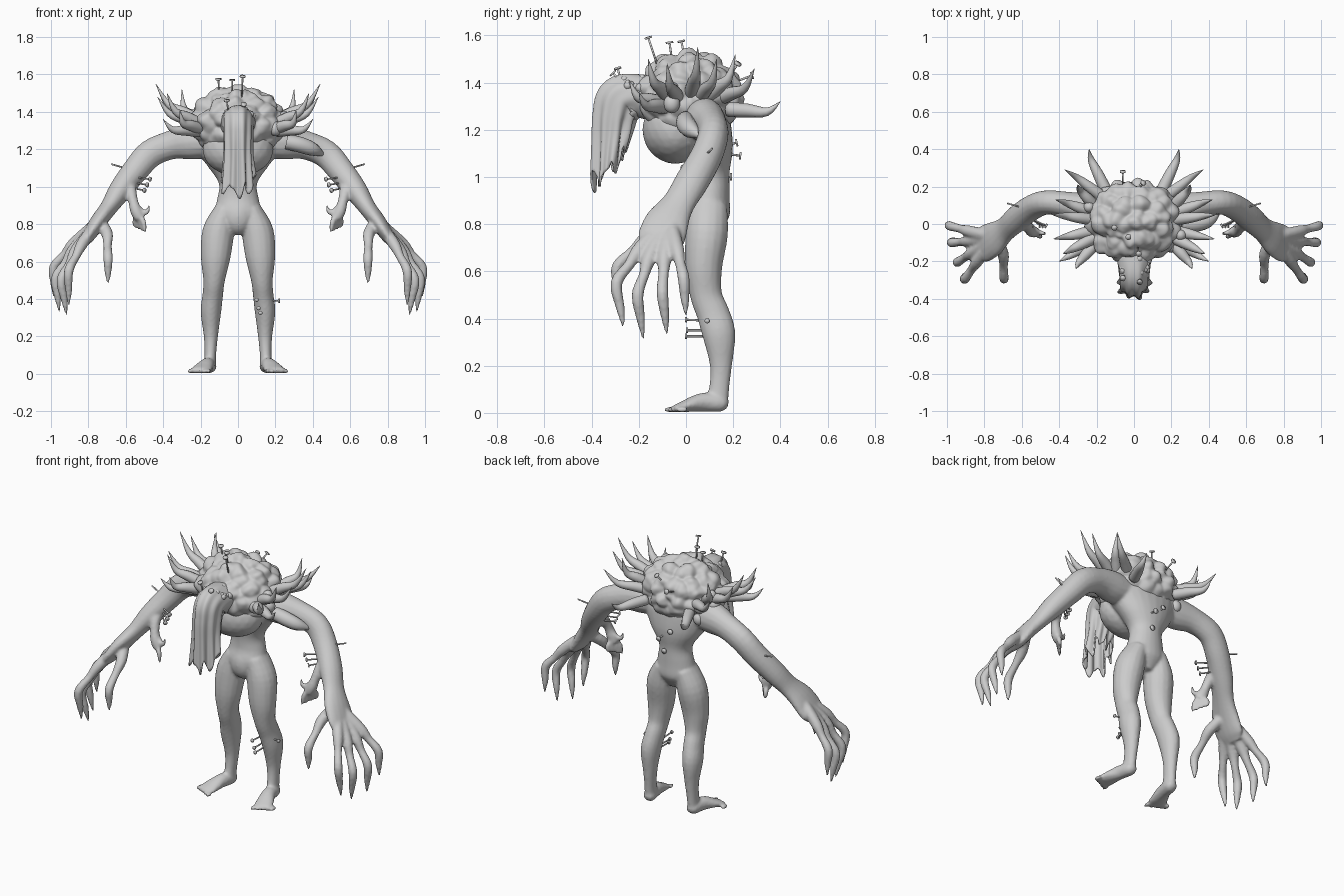
import bpy, bmesh, math, random
from mathutils import Vector, Matrix, noise

random.seed(4)
if "Cube" in bpy.data.objects:
    bpy.data.objects.remove(bpy.data.objects["Cube"], do_unlink=True)

clay = bpy.data.materials.new("grey_clay")
clay.use_nodes = True
clay.diffuse_color = (0.6, 0.6, 0.6, 1)
clay.node_tree.nodes["Principled BSDF"].inputs["Base Color"].default_value = clay.diffuse_color


def finish(name, bm, mirror=False, voxel=0, smooth=0, thickness=0):
    """Turn a bmesh into a smooth clay object with optional modifiers."""
    bmesh.ops.recalc_face_normals(bm, faces=bm.faces[:])
    mesh = bpy.data.meshes.new(name)
    bm.to_mesh(mesh)
    bm.free()
    mesh.materials.append(clay)
    obj = bpy.data.objects.new(name, mesh)
    bpy.context.scene.collection.objects.link(obj)
    mesh.polygons.foreach_set("use_smooth", [True] * len(mesh.polygons))
    if mirror:
        mod = obj.modifiers.new("mirror", "MIRROR")
        mod.use_mirror_merge = False
    if thickness:
        obj.modifiers.new("solid", "SOLIDIFY").thickness = thickness
    if voxel:
        mod = obj.modifiers.new("fuse", "REMESH")
        mod.mode, mod.voxel_size, mod.use_smooth_shade = "VOXEL", voxel, True
    if smooth:
        mod = obj.modifiers.new("soften", "SMOOTH")
        mod.factor, mod.iterations = 0.5, smooth
    return obj


def spline(points, steps):
    """Catmull-Rom interpolation through points of any dimension."""
    padded = [points[0]] + list(points) + [points[-1]]
    result = []
    for a, b, c, d in zip(padded, padded[1:], padded[2:], padded[3:]):
        for k in range(steps):
            t = k / steps
            result.append([q + t * (r - p) / 2
                           + t * t * (p - 2.5 * q + 2 * r - s / 2)
                           + t ** 3 * (1.5 * (q - r) + (s - p) / 2)
                           for p, q, r, s in zip(a, b, c, d)])
    return result + [list(points[-1])]


def tube(bm, points, axis="Y", sides=16, steps=4, pleat=None, open_end=False):
    """Loft ellipses along (x, y, z, radius, second radius)."""
    points = [tuple(p) if len(p) > 4 else tuple(p) + (p[3],) for p in points]
    path = spline(points, steps)
    ref = Vector((axis == "X", axis == "Y", axis == "Z"))
    rings = []
    for i, p in enumerate(path):
        before, after = path[max(i - 1, 0)], path[min(i + 1, len(path) - 1)]
        tangent = (Vector(after[:3]) - Vector(before[:3])).normalized()
        u = ref.cross(tangent).normalized()
        v = tangent.cross(u)
        ring = []
        for j in range(sides):
            a = math.tau * j / sides
            k = pleat(a, i / len(path)) if pleat else 1
            ring.append(bm.verts.new(Vector(p[:3]) + k * (
                u * math.cos(a) * max(p[3], .001) + v * math.sin(a) * max(p[4], .001))))
        rings.append(ring)
    for low, high in zip(rings, rings[1:]):
        for j in range(sides):
            n = (j + 1) % sides
            bm.faces.new((low[j], low[n], high[n], high[j]))
    bm.faces.new(rings[0])
    if not open_end:
        bm.faces.new(rings[-1])


def ball(bm, center, size, detail=3):
    matrix = Matrix.Translation(center) @ Matrix.Diagonal((*size, 1))
    return bmesh.ops.create_icosphere(bm, subdivisions=detail, radius=1, matrix=matrix)["verts"]


# Torso, pelvis and chest
body = bmesh.new()
tube(body, [(0, .09, .76, .05, .05), (0, .09, .84, .125, .095), (0, .1, .93, .112, .085),
            (0, .1, 1.02, .103, .085), (0, .095, 1.12, .17, .105), (0, .07, 1.22, .23, .12),
            (0, .06, 1.32, .18, .1)], sides=24)
ball(body, (0, -.045, 1.2), (.19, .14, .145))
ball(body, (0, .06, .84), (.085, .07, .1))

# Leg and foot
tube(body, [(.07, .095, .88, .055, .08), (.105, .088, .76, .085, .09),
            (.12, .075, .62, .079, .079), (.128, .085, .5, .058, .068),
            (.135, .115, .42, .055, .07), (.145, .14, .33, .055, .07),
            (.145, .148, .2, .038, .047), (.148, .14, .1, .031, .043),
            (.15, .13, .03, .034, .05)])
tube(body, [(.148, .178, .035, .015, .018), (.15, .15, .04, .036, .036),
            (.165, .07, .045, .04, .04), (.19, -.01, .027, .024, .054),
            (.198, -.05, .018, .014, .052)], axis="X")
for i in range(5):
    ball(body, (.156 + i * .025, -.068 + i * .013, .014), (.014, .026, .013), 2)

# Long arm
tube(body, [(.1, .07, 1.24, .08, .08), (.24, .08, 1.24, .095, .085), (.36, .105, 1.222, .077, .068),
            (.47, .115, 1.175, .075, .065), (.55, .085, 1.085, .07, .068),
            (.63, .025, .98, .062, .072), (.69, -.03, .89, .047, .07),
            (.75, -.08, .81, .043, .095), (.8, -.105, .735, .035, .1), (.83, -.11, .69, .02, .07)])

# Clawed hand: knuckle, bend and tip of every finger
fingers = [((.83, -.19, .7), (.905, -.295, .55), (.905, -.265, .36)),
           ((.86, -.15, .67), (.945, -.205, .5), (.915, -.18, .31)),
           ((.875, -.09, .67), (.975, -.1, .51), (.955, -.08, .33)),
           ((.875, -.04, .7), (.985, -.01, .57), (.985, .0, .41)),
           ((.7, -.16, .75), (.695, -.29, .62), (.695, -.29, .48))]
for knuckle, bend, tip in fingers:
    middle = Vector(knuckle).lerp(Vector(bend), .5)
    low = Vector(bend).lerp(Vector(tip), .55)
    tube(body, [(.74, -.07, .82, .03), (*knuckle, .032), (*middle, .023), (*bend, .026),
                (*low, .019), (*tip, .005)], sides=10)

# Small extra arm growing from the forearm
tube(body, [(.58, .05, 1.03, .035), (.575, .0, .98, .033), (.56, -.03, .92, .027),
            (.545, -.04, .87, .032), (.525, -.045, .83, .028)], sides=10)
for i in range(4):
    x = .505 + i * .016
    tube(body, [(.535, -.04, .86, .016), (x, -.065 + i * .02, .81, .015),
                (x - .01, -.07 + i * .02, .755 + i * .008, .008)], sides=8)
tube(body, [(.54, -.03, .89, .016), (.49, -.05, .86, .013), (.475, -.05, .9, .008)], sides=8)
finish("body", body, mirror=True, voxel=.009, smooth=3)

# Folded flap under the left shoulder
flap = bmesh.new()
tube(flap, [(.26, .0, 1.24, .04), (.33, -.0, 1.225, .042), (.4, .02, 1.2, .036),
            (.45, .06, 1.175, .012)], sides=12)
finish("shoulder_flap", flap)

# Lumpy head growth
head = bmesh.new()
center = Vector((0, .015, 1.33))
for vert in ball(head, center, (.238, .205, .187), 6):
    direction = (vert.co - center).normalized()
    warped = direction * 2.7 + .25 * noise.noise_vector(direction * 2)
    near = noise.voronoi(warped)[0][0]
    weight = min(1, max(.15, (vert.co.z - 1.17) * 6))
    vert.co += direction * weight * (.032 * (1 - 2 * near * near) + .014 * noise.noise(direction * 5))
finish("lumpy_head", head, smooth=4)

# Hanging cysts around the sides of the head
cysts = bmesh.new()
for x, y, z, r in [(.2, -.12, 1.31, .034), (.26, -.06, 1.31, .035), (.25, -.06, 1.37, .03),
                   (-.2, .15, 1.32, .034), (-.25, .08, 1.32, .036), (-.24, .09, 1.38, .03),
                   (-.19, .14, 1.24, .034)]:
    ball(cysts, (x, y, z), (r, r, r * 1.15))
finish("cysts", cysts)

# Pleated hanging trunk with a ragged hem
trunk = bmesh.new()
tube(trunk, [(0, -.12, 1.32, .1, .1), (0, -.2, 1.345, .09, .09), (0, -.275, 1.33, .1, .08),
             (0, -.3, 1.26, .092, .076), (0, -.31, 1.15, .084, .075), (0, -.325, 1.0, .072, .085)],
     axis="X", sides=72, steps=6, open_end=True,
     pleat=lambda a, t: 1 + .19 * max(0, t - .2) * math.cos(9 * a) + .06 * t * math.sin(5 * a))
for vert in trunk.verts:
    if vert.co.z < 1.25:
        a = math.atan2(vert.co.x, -vert.co.y - .31)
        length = .82 + .32 * math.cos(a) + .13 * math.cos(7 * a) + .07 * math.sin(11 * a)
        vert.co.z = 1.25 - (1.25 - vert.co.z) * max(length, .3)
finish("hanging_trunk", trunk, thickness=.008)

# Warts along the top of the trunk
warts = bmesh.new()
for i in range(14):
    a = random.uniform(-1.3, 1.3)
    r = random.uniform(.012, .022)
    ball(warts, (.085 * math.sin(a), random.uniform(-.28, -.17), 1.34 + .08 * math.cos(a)), (r, r, r), 2)
finish("trunk_warts", warts)

# Curved shoulder spikes, given by their tips
spikes = bmesh.new()
tips = [(.24, .4, 1.32), (.37, .29, 1.46), (.3, .21, 1.52), (.42, .13, 1.5), (.44, .05, 1.55),
        (.43, -.08, 1.48), (.38, -.16, 1.5), (.31, -.24, 1.41), (.4, -.2, 1.36)]
for tip in tips:
    x, y, z = tip
    base = Vector((.21 if abs(y) < .25 else .15, y * .45, 1.28 + (z - 1.3) * .3))
    bend = base.lerp(Vector(tip), .6) + Vector((.025, y * .08, -.03))
    tube(spikes, [(*base, .032), (*base.lerp(bend, .5), .029), (*bend, .018), (*tip, .001)],
         axis="Z", sides=12)
finish("shoulder_spikes", spikes, mirror=True)


def nail(bm, base, tip, head=.016):
    """A thin shaft from base to tip with a flat round head."""
    base, tip = Vector(base), Vector(tip)
    along = tip - base
    turn = along.to_track_quat("Z", "Y").to_matrix().to_4x4()
    for middle, radius, depth in (((base + tip) / 2, .0045, along.length), (tip, head, .008)):
        bmesh.ops.create_cone(bm, cap_ends=True, segments=10, radius1=radius, radius2=radius,
                              depth=depth, matrix=Matrix.Translation(middle) @ turn)


# Nails in the head, back, leg and arms
nails = bmesh.new()
for base, tip in [((.02, -.12, 1.47), (.025, -.16, 1.59)), ((-.1, 0, 1.48), (-.105, -.02, 1.575)),
                  ((-.03, -.06, 1.5), (-.03, -.07, 1.57)), ((.02, .18, 1.42), (.05, .22, 1.48)),
                  ((-.06, .2, 1.4), (-.06, .28, 1.43)), ((-.05, -.27, 1.39), (-.06, -.29, 1.46)),
                  ((.03, -.27, 1.4), (.03, -.31, 1.44)), ((.03, .15, 1.1), (.03, .23, 1.09)),
                  ((-.04, .15, 1.13), (-.04, .215, 1.145)), ((.02, .15, 1.0), (.02, .19, 1.0)),
                  ((.1, .1, .39), (.1, .0, .395)), ((.11, .1, .35), (.11, .005, .35)),
                  ((.12, .1, .325), (.12, .0, .325)), ((.15, .1, .39), (.22, .09, .39))]:
    nail(nails, base, tip, .011 if base[2] < .5 else .016)
for side in (-1, 1):
    for k in range(3):
        nail(nails, (side * .55, .03, 1.05 - k * .03),
             (side * (.47 + k * .015), -.01, 1.04 - k * .03), .013)
    nail(nails, (side * .57, .08, 1.09), (side * .675, .11, 1.12), .003)
finish("nails", nails)
